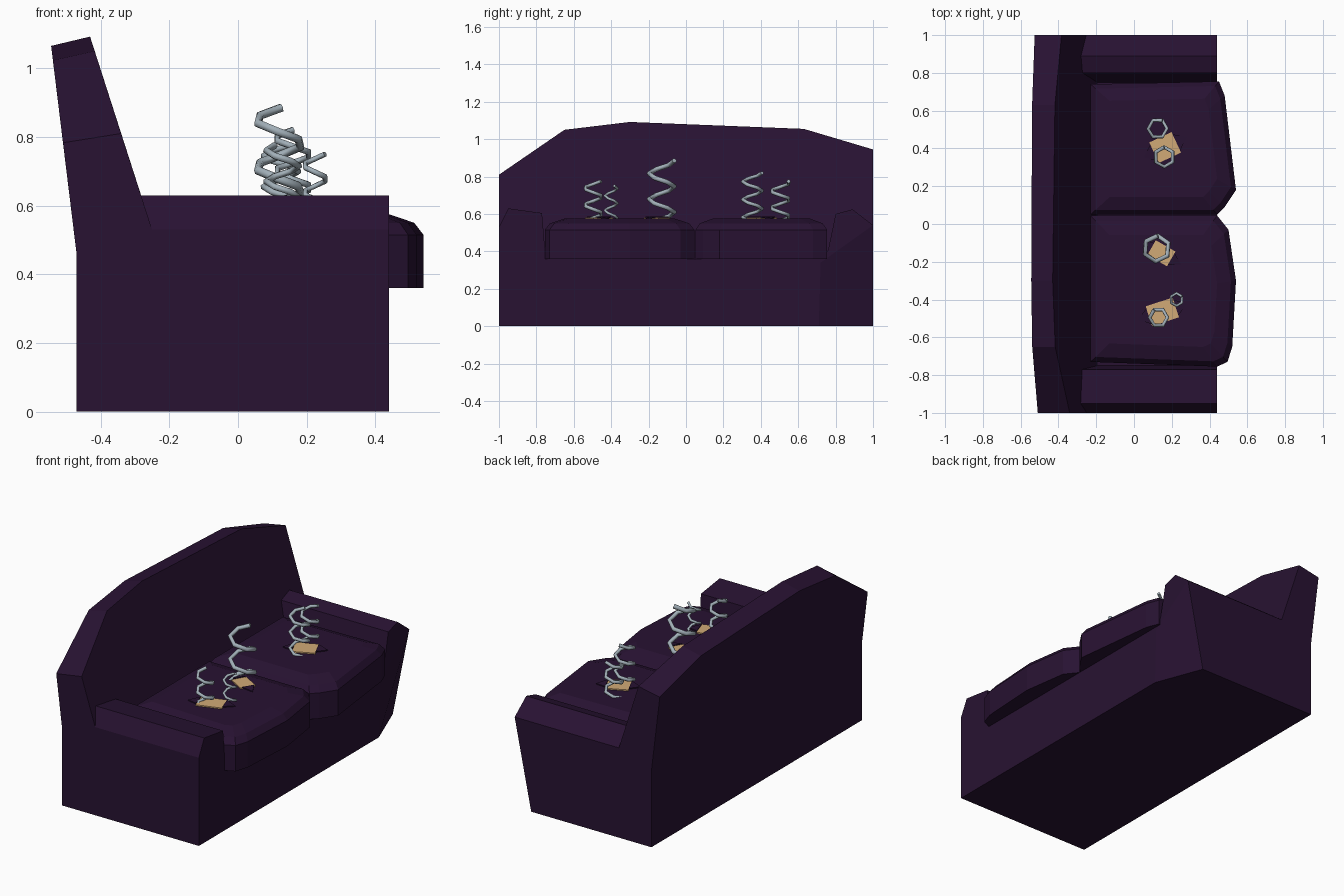
import bpy, bmesh, math

if "Cube" in bpy.data.objects:
    bpy.data.objects.remove(bpy.data.objects["Cube"])

def material(name, rgb):
    m = bpy.data.materials.new(name)
    m.diffuse_color = (*rgb, 1)
    m.use_nodes = True
    m.node_tree.nodes["Principled BSDF"].inputs["Base Color"].default_value = m.diffuse_color
    return m

PURPLE = material("dark purple fabric", (0.021, 0.006, 0.032))
STEEL = material("grey steel", (0.36, 0.43, 0.48))
TAN = material("tan stuffing", (0.64, 0.40, 0.18))

def mesh_object(name, verts, faces, mat):
    me = bpy.data.meshes.new(name)
    me.from_pydata(verts, [], faces)
    bm = bmesh.new()
    bm.from_mesh(me)
    bmesh.ops.recalc_face_normals(bm, faces=bm.faces)
    bm.to_mesh(me)
    bm.free()
    me.materials.append(mat)
    ob = bpy.data.objects.new(name, me)
    bpy.context.collection.objects.link(ob)
    return ob

def loft(name, rings, mat):
    n = len(rings[0])
    verts = [v for r in rings for v in r]
    faces = [(k*n + i, k*n + (i+1) % n, (k+1)*n + (i+1) % n, (k+1)*n + i)
             for k in range(len(rings)-1) for i in range(n)]
    faces += [tuple(range(n)), tuple(range(len(verts)-n, len(verts)))]
    return mesh_object(name, verts, faces, mat)

# body: U-shaped section (y, z) with both arms, one front corner cut back
sec = [(-1, 0), (-1, .53), (-.95, .63), (-.77, .605), (-.75, .36),
       (.75, .36), (.80, .60), (.89, .625), (1, .54), (1, 0)]
n = len(sec)
verts = [(-.47, y, z) for y, z in sec] + [(.44, y, z) for y, z in sec]
verts[-1] = (.33, 1, 0)
verts += [(.44, .71, 0), (.44, .72, .34)]
faces = [(i, i+1, n+i+1, n+i) for i in range(n-1)]
faces += [tuple(range(n)), (0, n, 2*n, 2*n-1, n-1),
          tuple(range(n, 2*n-1)) + (2*n+1, 2*n),
          (2*n, 2*n+1, 2*n-2, 2*n-1)]
mesh_object("body_with_arms", verts, faces, PURPLE)

# backrest: leaning section lofted along y with an uneven top edge
def back_section(y, z):
    inner = -.43 + .32*(1.09 - z)
    outer = -.47 - .123*(z - .03 - .46)
    return [(-.47, y, .30), (-.47, y, .46), (outer, y, z - .027),
            (inner, y, z), (-.25, y, .53), (-.195, y, .36)]

tops = [(-1, .81), (-.65, 1.05), (-.30, 1.092), (.63, 1.055), (1, .945)]
loft("backrest", [back_section(y, z) for y, z in tops], PURPLE)

# seat cushions: footprint rings that shrink towards the top
def cushion(name, outline):
    cx = (max(p[0] for p in outline) + min(p[0] for p in outline)) / 2
    cy = (max(p[1] for p in outline) + min(p[1] for p in outline)) / 2
    rings = [[(cx + (x-cx)*s, cy + (y-cy)*s, z) for x, y in outline]
             for s, z in ((1, .36), (1, .515), (.93, .55), (.74, .575))]
    loft(name, rings, PURPLE)

cushion("left_seat_cushion", [(-.23, .05), (.44, .05), (.48, .09), (.54, .18),
                              (.48, .68), (.45, .755), (-.23, .74)])
cushion("right_seat_cushion", [(-.23, .045), (.44, .045), (.50, -.03), (.54, -.30),
                               (.52, -.65), (.495, -.73), (.44, -.755), (-.23, -.73)])

# torn holes: tan patches with two lifted fabric flaps each
def torn_patch(name, cx, cy, w, d, deg):
    a = math.radians(deg)
    def at(u, v, z):
        return (cx + u*math.cos(a) - v*math.sin(a), cy + u*math.sin(a) + v*math.cos(a), z)
    quad = [(-w, -d), (w, -d), (w, d), (-w, d)]
    loft(name + "_stuffing", [[at(u, v, z) for u, v in quad] for z in (.575, .582)], TAN)
    for s, side in ((-1, "back"), (1, "front")):
        loft(f"{name}_{side}_flap",
             [[at(s*w, -d*.8, z + .008), at(s*w, d*.8, z + .008), at(s*(w + .06), 0, z)]
              for z in (.573, .579)], PURPLE)

torn_patch("left_tear", .165, .405, .065, .06, 25)
torn_patch("middle_tear", .145, -.155, .06, .045, -30)
torn_patch("right_tear", .15, -.465, .075, .055, 18)

# springs: six-step coils of steel wire
def spring(name, cx, cy, r, top, pitch, wire, phase):
    bottom = .565
    steps = round((top - bottom) / pitch * 6)
    cu = bpy.data.curves.new(name, 'CURVE')
    cu.dimensions = '3D'
    cu.bevel_depth = wire
    cu.bevel_resolution = 1
    cu.use_fill_caps = True
    sp = cu.splines.new('POLY')
    sp.points.add(steps)
    for i, p in enumerate(sp.points):
        a = math.radians(phase + 60*i)
        p.co = (cx + r*math.cos(a), cy + r*math.sin(a),
                top - (top - bottom)*i/steps, 1)
    cu.materials.append(STEEL)
    ob = bpy.data.objects.new(name, cu)
    bpy.context.collection.objects.link(ob)
    bpy.ops.object.select_all(action='DESELECT')
    ob.select_set(True)
    bpy.context.view_layer.objects.active = ob
    bpy.ops.object.convert(target='MESH')

spring("spring_1", .12, -.13, .068, .885, .14, .013, 85)
spring("spring_2", .16, .355, .052, .82, .095, .010, 90)
spring("spring_3", .125, .505, .050, .775, .09, .010, 60)
spring("spring_4", .13, -.495, .047, .775, .09, .010, 120)
spring("spring_5", .225, -.40, .033, .75, .08, .008, 30)
